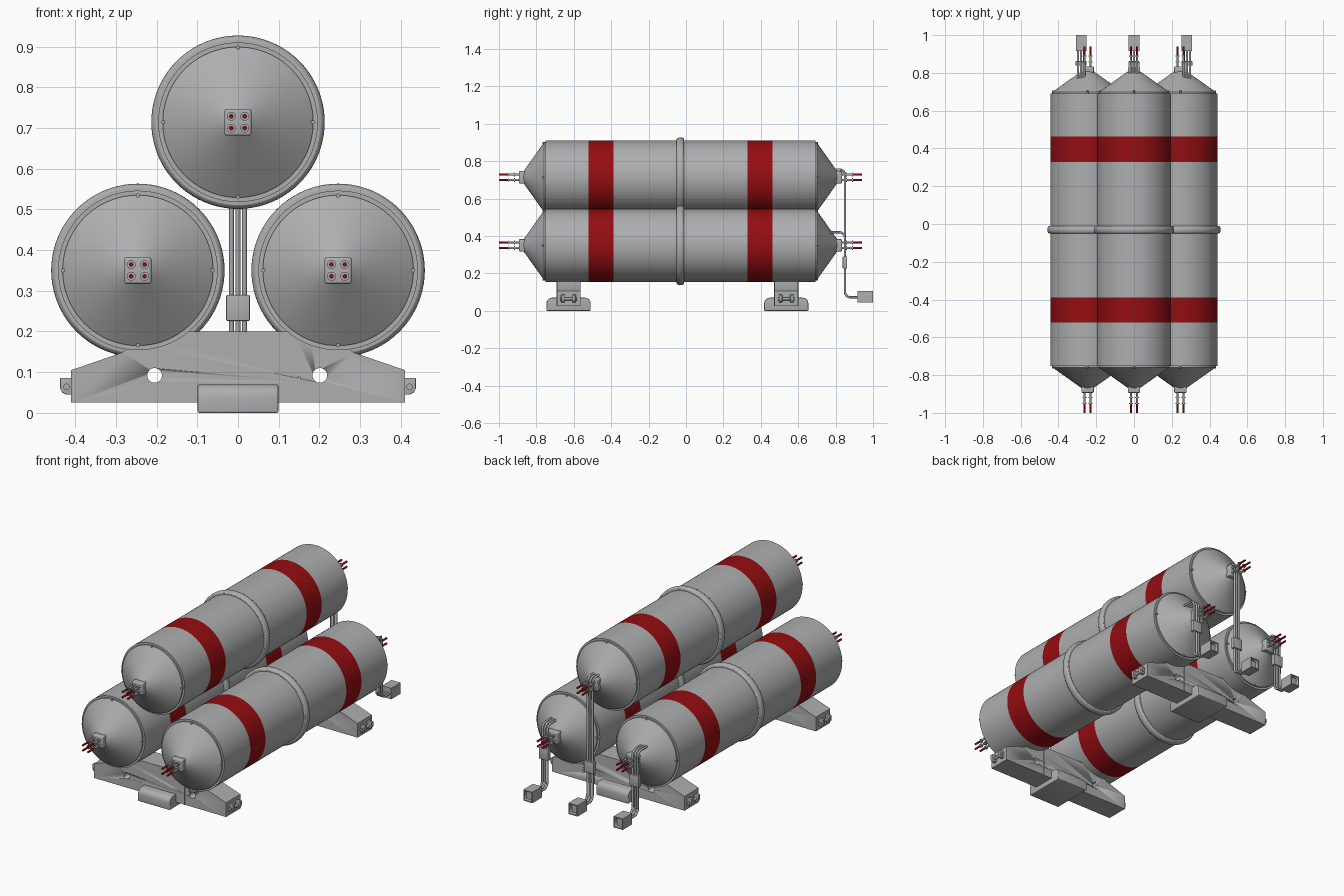
import bpy, bmesh, math
from mathutils import Vector

if "Cube" in bpy.data.objects:
    bpy.data.objects.remove(bpy.data.objects["Cube"])

Y0 = -0.03                                        # tank mid point along y
TANKS = {"top": (0, 0.714), "left": (-0.246, 0.35), "right": (0.246, 0.35)}


def material(name, rgb):
    m = bpy.data.materials.new(name)
    m.diffuse_color = (*rgb, 1)
    m.use_nodes = True
    m.node_tree.nodes["Principled BSDF"].inputs["Base Color"].default_value = m.diffuse_color
    return m


GREY = material("steel grey", (0.42, 0.425, 0.43))
RED = material("deep red", (0.30, 0.004, 0.006))


def finish(name, bm, bevel=0):
    bmesh.ops.recalc_face_normals(bm, faces=bm.faces)
    me = bpy.data.meshes.new(name)
    bm.to_mesh(me)
    bm.free()
    ob = bpy.data.objects.new(name, me)
    bpy.context.collection.objects.link(ob)
    me.materials.append(GREY)
    me.materials.append(RED)
    bpy.ops.object.select_all(action='DESELECT')
    bpy.context.view_layer.objects.active = ob
    ob.select_set(True)
    if bevel:
        mod = ob.modifiers.new("bevel", 'BEVEL')
        mod.width, mod.segments = bevel, 3
        bpy.ops.object.modifier_apply(modifier=mod.name)
    bpy.ops.object.shade_smooth_by_angle(angle=math.radians(30))
    return ob


def lathe(name, profile, centres, segs, is_red=lambda y: False):
    """Turn (radius, y) points around y axes through each (x, z) centre."""
    bm = bmesh.new()
    for cx, cz in centres:
        rings = []
        for r, y in profile:
            rings.append([bm.verts.new((cx + r * math.cos(t), y, cz + r * math.sin(t)))
                          for t in (2 * math.pi * i / segs for i in range(segs))])
        for k in range(len(rings) - 1):
            a, b = rings[k], rings[k + 1]
            for i in range(segs):
                j = (i + 1) % segs
                f = bm.faces.new((a[i], a[j], b[j], b[i]))
                f.material_index = int(is_red((profile[k][1] + profile[k + 1][1]) / 2))
        for k, ring in ((0, rings[0]), (-1, rings[-1])):
            bm.faces.new(ring).material_index = int(is_red(profile[k][1]))
    return finish(name, bm)


def prism(name, pts, axis, lo, hi, bevel=0):
    """Extrude an outline: (x, z) along y, or (y, z) along x."""
    bm = bmesh.new()
    put = (lambda p, d: (p[0], d, p[1])) if axis == 'y' else (lambda p, d: (d, p[0], p[1]))
    a = [bm.verts.new(put(p, lo)) for p in pts]
    b = [bm.verts.new(put(p, hi)) for p in pts]
    bm.faces.new(a)
    bm.faces.new(b)
    for i in range(len(pts)):
        j = (i + 1) % len(pts)
        bm.faces.new((a[i], a[j], b[j], b[i]))
    return finish(name, bm, bevel)


def box(name, lo, hi, bevel=0.004):
    return prism(name, [(lo[0], lo[2]), (hi[0], lo[2]), (hi[0], hi[2]), (lo[0], hi[2])],
                 'y', lo[1], hi[1], bevel)


def arc(cx, cz, r, a0, a1, n):
    return [(cx + r * math.cos(math.radians(a0 + (a1 - a0) * i / n)),
             cz + r * math.sin(math.radians(a0 + (a1 - a0) * i / n))) for i in range(n + 1)]


def pipe(name, pts, radius):
    cu = bpy.data.curves.new(name, 'CURVE')
    cu.dimensions = '3D'
    cu.bevel_depth, cu.bevel_resolution, cu.use_fill_caps = radius, 2, True
    sp = cu.splines.new('POLY')
    sp.points.add(len(pts) - 1)
    for p, co in zip(sp.points, pts):
        p.co = (*co, 1)
    sp.use_smooth = True
    cu.materials.append(GREY)
    ob = bpy.data.objects.new(name, cu)
    bpy.context.collection.objects.link(ob)


# Tanks: cylinder with conical ends and two red bands
half = [(0.03, 0.84), (0.185, 0.73), (0.185, 0.722), (0.196, 0.722), (0.196, 0.492), (0.196, 0.358)]
tank_profile = [(r, Y0 - y) for r, y in half] + [(r, Y0 + y) for r, y in reversed(half)]
ring_profile = [(0.19, Y0 - 0.021)] + [(0.196 + 0.017 * math.sin(t) ** 0.7, Y0 - 0.021 * math.cos(t))
                for t in (math.pi * i / 10 for i in range(1, 10))] + [(0.19, Y0 + 0.021)]
# Terminal rods: grey sleeve with two collars and a red tip
rod = [(0.0055, 0.855), (0.0055, 0.885), (0.011, 0.885), (0.011, 0.890), (0.0055, 0.890), (0.0055, 0.918),
       (0.011, 0.918), (0.011, 0.923), (0.0055, 0.923), (0.0055, 0.97)]

for side, (cx, cz) in TANKS.items():
    lathe(side + "_tank", tank_profile, [(cx, cz)], 80, lambda y: 0.36 < abs(y - Y0) < 0.49 and
          abs(abs(y - Y0) - 0.425) < 0.01)
    lathe(side + "_tank_middle_ring", ring_profile, [(cx, cz)], 80)
    for end, s in (("front", -1), ("back", 1)):
        tag = side + "_" + end
        ys = sorted((Y0 + s * 0.828, Y0 + s * 0.864))
        box(tag + "_nozzle_block", (cx - 0.033, ys[0], cz - 0.033), (cx + 0.033, ys[1], cz + 0.033), 0.006)
        lathe(tag + "_terminal_rods", [(r, Y0 + s * y) for r, y in rod],
              [(cx + i * 0.0165, cz + j * 0.0145) for i in (-1, 1) for j in (-1, 1)], 14,
              lambda y: abs(y - Y0) > 0.925)
        lathe(tag + "_rim_bolts", [(0.005, Y0 + s * 0.71), (0.005, Y0 + s * 0.736)],
              [(cx + i * 0.184, cz + j * 0.184) for i, j in ((1, 0), (-1, 0), (0, 1), (0, -1))], 8)

# Drain pipes at the back, with a clamp and an open end box
for side, (cx, cz) in TANKS.items():
    px = cx + (0 if cx == 0 else math.copysign(0.034, cx))
    pz = 0.755 if cx == 0 else 0.42
    yz = ([(0.77, pz)] + arc(0.82, pz - 0.03, 0.03, 90, 0, 6)
          + arc(0.88, 0.102, 0.03, 180, 270, 6) + [(0.93, 0.072)])
    for i in (-1, 0, 1):
        pipe(side + "_drain_pipe", [(px + i * 0.016, y, z) for y, z in yz], 0.006)
    box(side + "_pipe_clamp", (px - 0.029, 0.838, 0.226), (px + 0.029, 0.862, 0.29), 0.003)
    ob = box(side + "_pipe_end_box", (px - 0.028, 0.917, 0.043), (px + 0.028, 1.0, 0.105), 0)
    bm = bmesh.new()
    bm.from_mesh(ob.data)
    face = max(bm.faces, key=lambda f: f.calc_center_median().y)
    bmesh.ops.inset_region(bm, faces=[face], thickness=0.008)
    bmesh.ops.inset_region(bm, faces=[face], thickness=0.001, depth=-0.02)
    bm.to_mesh(ob.data)
    bm.free()

# Two saddle stands
right = ([(0.41, 0.025), (0.41, 0.105), (0.285, 0.148)]
         + arc(0.246, 0.35, 0.194, 278, 230.6, 12) + [(0.10, 0.20)])
outline = right + [(-x, z) for x, z in reversed(right)]
foot = [(-0.118, 0), (0.118, 0)] + arc(0.088, 0.04, 0.03, 0, 90, 5) + arc(-0.088, 0.04, 0.03, 90, 180, 5)

for end, cy in (("front", -0.628), ("back", 0.536)):
    w = 0.063
    body = prism(end + "_saddle_stand", outline, 'y', cy - w, cy + w)
    # round holes right through the stand
    cut = lathe(end + "_hole_cutter", [(0.018, cy - 0.1), (0.018, cy + 0.1)],
                [(-0.205, 0.092), (0.201, 0.092)], 32)
    cut.hide_render = True
    mod = body.modifiers.new("holes", 'BOOLEAN')
    mod.operation, mod.object, mod.solver = 'DIFFERENCE', cut, 'EXACT'
    bpy.context.view_layer.objects.active = body
    bpy.ops.object.modifier_apply(modifier=mod.name)
    bpy.data.objects.remove(cut)
    box(end + "_stand_seam", (0.149, cy - w - 0.002, 0.025), (0.154, cy + w + 0.002, 0.175), 0)
    prism(end + "_foot", [(cy + y, z) for y, z in foot], 'x', -0.099, 0.099, 0.004)
    # lifting lugs joined by a pin on both ends of the stand
    for s in (-1, 1):
        lug = [(s * x, z) for x, z in [(0.405, 0.086), (0.437, 0.086), (0.437, 0.06),
                                       (0.432, 0.05), (0.422, 0.045), (0.405, 0.045)]]
        for k in (-1, 1):
            prism(end + "_lug", lug, 'y', cy + k * 0.03 - 0.009, cy + k * 0.03 + 0.009, 0.002)
        lathe(end + "_lug_pin", [(0.008, cy - 0.045), (0.008, cy + 0.045)], [(s * 0.421, 0.064)], 16)
